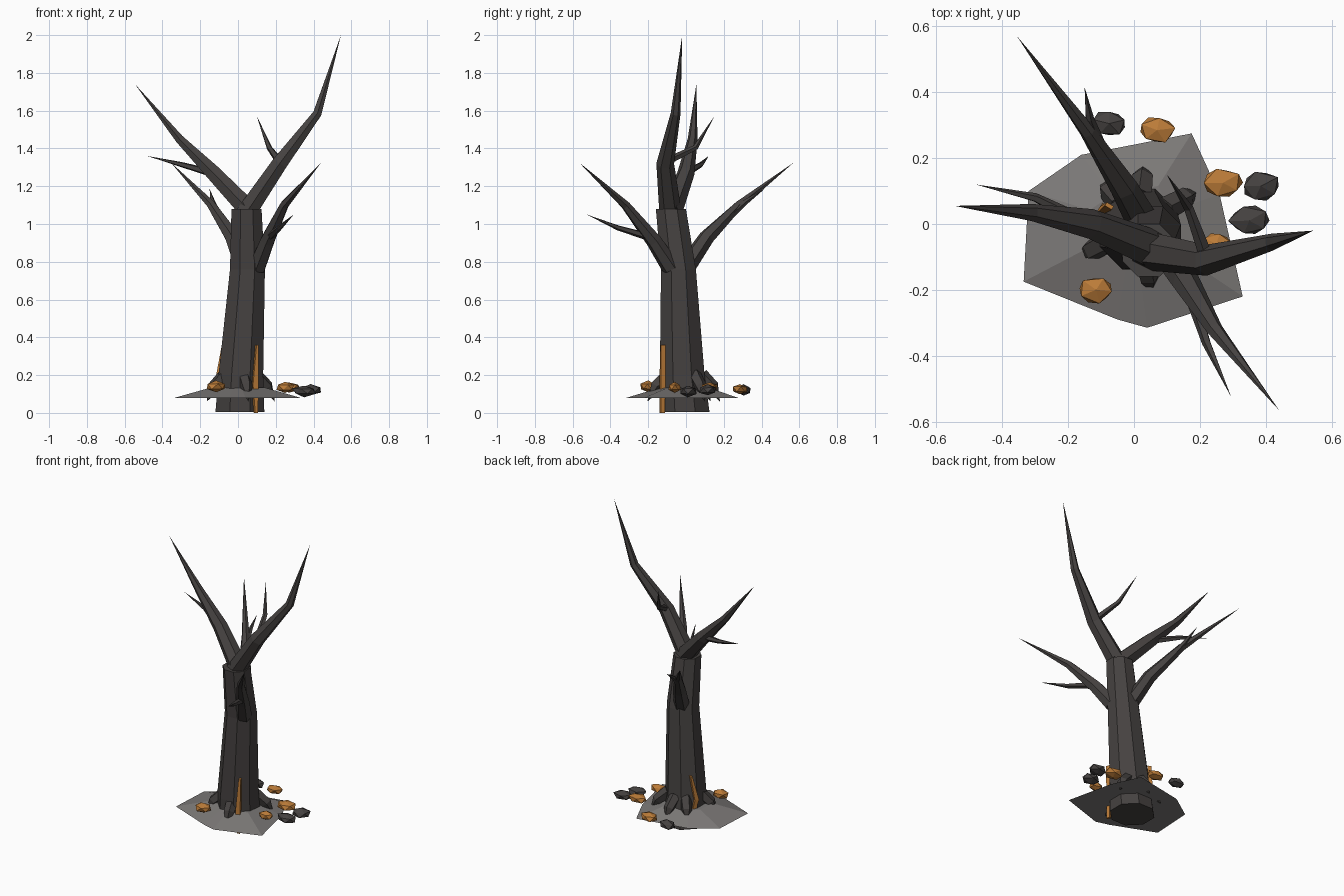
import bpy, bmesh, math, random
from mathutils import Vector, Matrix

if "Cube" in bpy.data.objects:
    bpy.data.objects.remove(bpy.data.objects["Cube"])

random.seed(4)


def material(name, rgb):
    m = bpy.data.materials.new(name)
    m.diffuse_color = (*rgb, 1)
    m.use_nodes = True
    m.node_tree.nodes["Principled BSDF"].inputs["Base Color"].default_value = m.diffuse_color
    return m


BARK = material("bark", (0.060, 0.054, 0.052))
ASH = material("ash", (0.20, 0.19, 0.185))
EMBER = material("ember", (0.50, 0.20, 0.04))


def finish(bm, name, mat):
    bmesh.ops.recalc_face_normals(bm, faces=bm.faces)
    me = bpy.data.meshes.new(name)
    bm.to_mesh(me)
    bm.free()
    me.materials.append(mat)
    ob = bpy.data.objects.new(name, me)
    bpy.context.collection.objects.link(ob)
    return ob


def tube(name, path, sides=6, mat=BARK, level=False, turn=0.0):
    """Faceted tube through (x, y, z, radius) points; radius 0 ends in a point."""
    bm = bmesh.new()
    pts = [Vector(p[:3]) for p in path]
    rings = []
    for i, p in enumerate(pts):
        d = (pts[min(i + 1, len(pts) - 1)] - pts[max(i - 1, 0)]).normalized()
        if level:
            d = Vector((0, 0, 1))
        u = (Vector((0, 1, 0)) - d * d.y).normalized()
        v = d.cross(u)
        r = path[i][3]
        if r == 0:
            rings.append([bm.verts.new(p)])
            continue
        ang = [turn + math.tau * k / sides for k in range(sides)]
        rings.append([bm.verts.new(p + r * (u * math.cos(a) + v * math.sin(a))) for a in ang])
    for a, b in zip(rings, rings[1:]):
        for k in range(sides):
            j = (k + 1) % sides
            bm.faces.new((a[k], a[j], b[0]) if len(b) == 1 else (a[k], a[j], b[j], b[k]))
    bm.faces.new(rings[0])
    if len(rings[-1]) > 1:
        bm.faces.new(rings[-1])
    return finish(bm, name, mat)


# Trunk
tube("trunk", [(0.01, -0.005, 0.005, 0.14), (0.015, -0.02, 0.2, 0.128),
               (0.05, -0.04, 0.76, 0.1), (0.045, -0.08, 1.08, 0.086)],
     sides=8, level=True, turn=math.pi / 8)

# Main branches
tube("branch_right", [(0.03, -0.08, 1.04, 0.06), (0.22, -0.11, 1.32, 0.047),
                      (0.42, -0.055, 1.585, 0.026), (0.545, -0.02, 2.0, 0)])
tube("branch_left", [(0.07, -0.08, 1.06, 0.06), (-0.13, -0.0, 1.27, 0.046),
                     (-0.31, 0.035, 1.45, 0.026), (-0.545, 0.055, 1.74, 0)])
tube("branch_back", [(0.03, 0.0, 0.77, 0.05), (-0.03, 0.11, 0.93, 0.042),
                     (-0.14, 0.28, 1.1, 0.025), (-0.355, 0.57, 1.325, 0)])
tube("branch_front", [(0.10, -0.08, 0.77, 0.05), (0.155, -0.17, 0.91, 0.042),
                      (0.245, -0.32, 1.1, 0.025), (0.44, -0.565, 1.325, 0)])

# Twigs
tube("twig_right", [(0.22, -0.10, 1.33, 0.022), (0.165, 0.05, 1.405, 0.015), (0.10, 0.15, 1.57, 0)], 5)
tube("twig_left", [(-0.14, 0.0, 1.27, 0.022), (-0.30, 0.08, 1.315, 0.014), (-0.48, 0.12, 1.36, 0)], 5)
tube("twig_back", [(-0.10, 0.23, 1.04, 0.02), (-0.135, 0.32, 1.12, 0.014), (-0.15, 0.415, 1.185, 0)], 5)
tube("twig_front", [(0.165, -0.19, 0.93, 0.022), (0.22, -0.36, 0.98, 0.014), (0.295, -0.525, 1.05, 0)], 5)

# Roots sloping down out of the trunk
for i, (x, y) in enumerate([(0.055, -0.205), (-0.165, -0.1), (-0.10, 0.13), (0.03, 0.18), (0.195, 0.1)]):
    d = Vector((x - 0.01, y))
    tube(f"root_{i}", [(0.01 + d.x * 0.45, d.y * 0.45, 0.2, 0.038),
                       (0.01 + d.x * 0.78, d.y * 0.78, 0.14, 0.034), (x, y, 0.06, 0)], 5)

# Ash mound: irregular rim rising to the trunk
rim = [(-0.335, -0.175), (-0.05, -0.29), (0.04, -0.315), (0.33, -0.22),
       (0.26, 0.09), (0.175, 0.275), (-0.16, 0.21), (-0.32, 0.1)]
bm = bmesh.new()
outer = [bm.verts.new((x, y, 0.08)) for x, y in rim]
inner = [bm.verts.new((x * 0.42, y * 0.42, 0.135)) for x, y in rim]
for k in range(8):
    j = (k + 1) % 8
    bm.faces.new((outer[k], outer[j], inner[j], inner[k]))
bm.faces.new(inner)
bm.faces.new(outer)
finish(bm, "ash_mound", ASH)


# Glowing cracks: thin bent strips set into the bark
def crack(name, path, out):
    bm = bmesh.new()
    out = Vector(out).normalized() * 0.012
    side = out.cross(Vector((0, 0, 1))).normalized()
    rings = []
    for x, y, z, w in path:
        p = Vector((x, y, z))
        rings.append([bm.verts.new(p + s * w * side + o * out)
                      for s, o in ((-1, -1), (1, -1), (1, 1), (-1, 1))])
    for a, b in zip(rings, rings[1:]):
        for k in range(4):
            j = (k + 1) % 4
            bm.faces.new((a[k], a[j], b[j], b[k]))
    bm.faces.new(rings[0])
    bm.faces.new(rings[-1])
    finish(bm, name, EMBER)


crack("crack_front", [(0.095, -0.125, 0.0, 0.008), (0.09, -0.125, 0.15, 0.015),
                      (0.1, -0.122, 0.36, 0.006)], (0.35, -1, 0))
crack("crack_back", [(-0.085, 0.055, 0.1, 0.01), (-0.1, 0.035, 0.19, 0.014),
                     (-0.075, 0.055, 0.345, 0.006)], (-1, 0.6, 0))


# Scattered coals
def coal(name, x, y, z, r, mat):
    bm = bmesh.new()
    bmesh.ops.create_icosphere(bm, subdivisions=1, radius=1)
    bmesh.ops.rotate(bm, verts=bm.verts, matrix=Matrix.Rotation(random.uniform(0, 6), 3, "Z"))
    for v in bm.verts:
        v.co *= random.uniform(0.85, 1.1)
        v.co = Vector((x + v.co.x * r, y + v.co.y * r * 0.75, z + v.co.z * 0.03))
    finish(bm, name, mat)


for i, (x, y, z, r) in enumerate([(0.07, 0.285, 0.125, 0.06), (0.27, 0.125, 0.135, 0.063),
                                  (-0.115, -0.2, 0.14, 0.058), (0.25, -0.06, 0.135, 0.052)]):
    coal(f"ember_{i}", x, y, z, r, EMBER)
for i, (x, y, z, r) in enumerate([(-0.075, 0.305, 0.12, 0.058), (0.385, 0.115, 0.12, 0.066),
                                  (0.35, 0.01, 0.115, 0.066)]):
    coal(f"coal_{i}", x, y, z, r, BARK)
